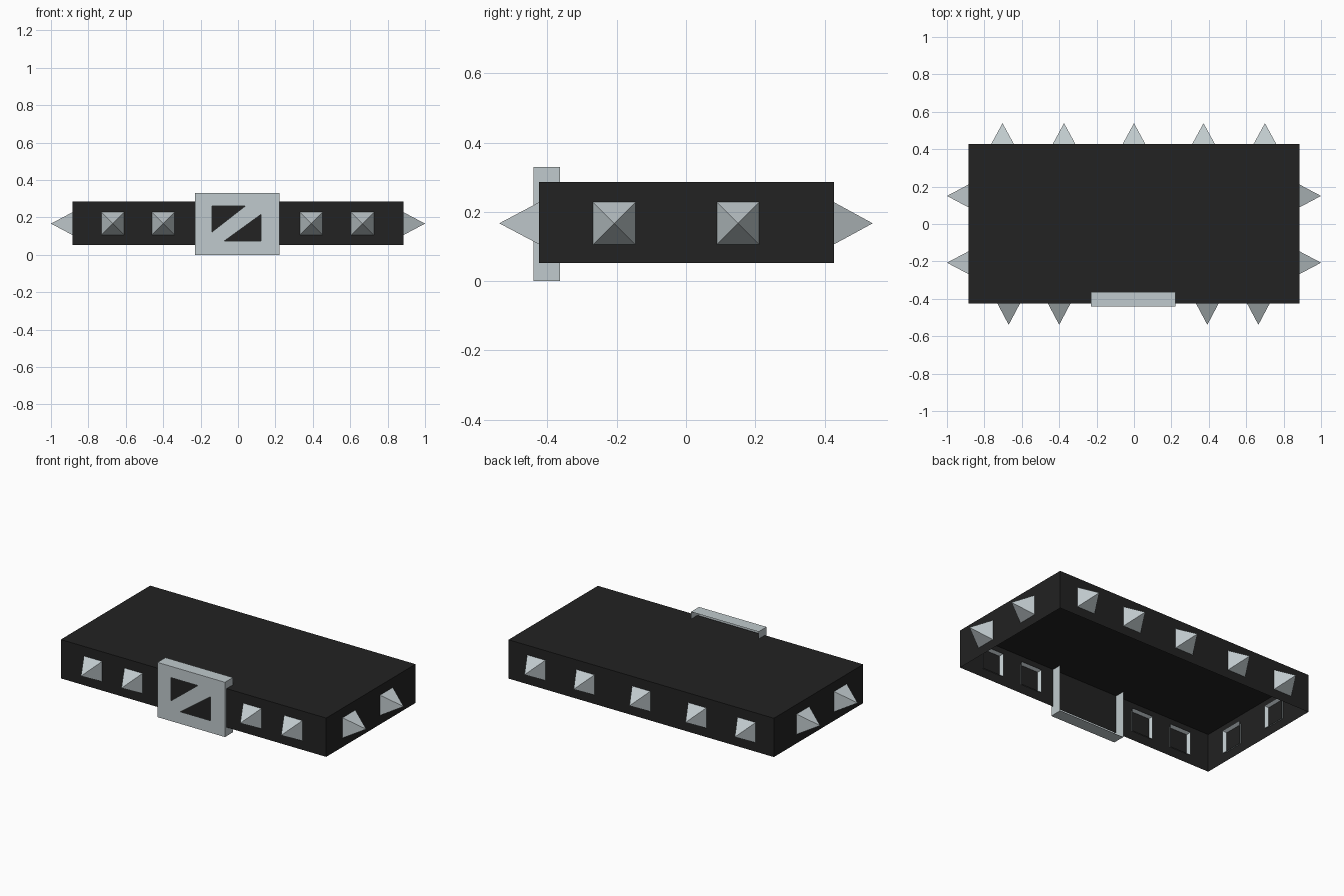
import bpy
from mathutils import Vector

if "Cube" in bpy.data.objects:
    bpy.data.objects.remove(bpy.data.objects["Cube"])


def material(name, rgb):
    m = bpy.data.materials.new(name)
    m.diffuse_color = (*rgb, 1.0)
    m.use_nodes = True
    m.node_tree.nodes["Principled BSDF"].inputs["Base Color"].default_value = m.diffuse_color
    return m


BLACK = material("black leather", (0.016, 0.016, 0.016))
STEEL = material("pale steel", (0.53, 0.59, 0.61))


def build(name, verts, faces, mat):
    mesh = bpy.data.meshes.new(name)
    mesh.from_pydata([tuple(v) for v in verts], [], faces)
    mesh.materials.append(mat)
    obj = bpy.data.objects.new(name, mesh)
    bpy.context.collection.objects.link(obj)
    return obj


def rect(x0, x1, z0, z1, y):
    return [(x0, y, z0), (x1, y, z0), (x1, y, z1), (x0, y, z1)]


# Strap: thin-walled box, open underneath
X, Y0, Y1, Z0, Z1 = 0.885, -0.424, 0.427, 0.052, 0.286
outline = [(-X, Y0), (X, Y0), (X, Y1), (-X, Y1)]
verts = [(x, y, z) for z in (Z0, Z1) for x, y in outline]
walls = [(i, (i + 1) % 4, (i + 1) % 4 + 4, i + 4) for i in range(4)]
build("strap", verts, walls + [(4, 5, 6, 7)], BLACK)

# Buckle: front frame with a rim folded back, open behind
hole = (-0.138, 0.124, 0.073, 0.262)
verts = (rect(-0.229, 0.221, 0.0, 0.33, -0.44)
         + rect(*hole, -0.44)
         + rect(-0.229, 0.221, 0.0, 0.33, -0.364))
faces = []
for i in range(4):
    j = (i + 1) % 4
    faces.append((i, j, j + 4, i + 4))      # frame front
    faces.append((i, i + 8, j + 8, j))      # rim
build("buckle_frame", verts, faces, STEEL)

# Diagonal bar across the buckle opening
x0, x1, z0, z1 = hole
bar = [(x0, z0), (-0.075, z0), (x1, 0.217), (x1, z1), (0.04, z1), (x0, 0.123)]
build("buckle_bar", [(x, -0.44, z) for x, z in bar], [tuple(range(6))], STEEL)


# Spikes: open-based pyramids whose bases sit just inside the walls
def spike(name, base, direction, length=0.115, inset=0.02, half=0.061):
    d = Vector(direction)
    up = Vector((0, 0, 1))
    side = up.cross(d)
    c = Vector(base)
    h = half * (length + inset) / length
    ring = [c - d * inset + side * (a * h) + up * (b * h)
            for a, b in ((-1, -1), (1, -1), (1, 1), (-1, 1))]
    build(name, ring + [c + d * length],
          [(i, (i + 1) % 4, 4) for i in range(4)], STEEL)


ZC = 0.167
for i, x in enumerate((-0.67, -0.40, 0.392, 0.665)):
    spike(f"front_spike_{i}", (x, Y0, ZC), (0, -1, 0))
for i, x in enumerate((-0.703, -0.374, 0.0, 0.372, 0.70)):
    spike(f"back_spike_{i}", (x, Y1, ZC), (0, 1, 0), 0.112)
for label, s in (("left", -1), ("right", 1)):
    for i, y in enumerate((-0.207, 0.15)):
        spike(f"{label}_spike_{i}", (s * X, y, ZC), (s, 0, 0))
